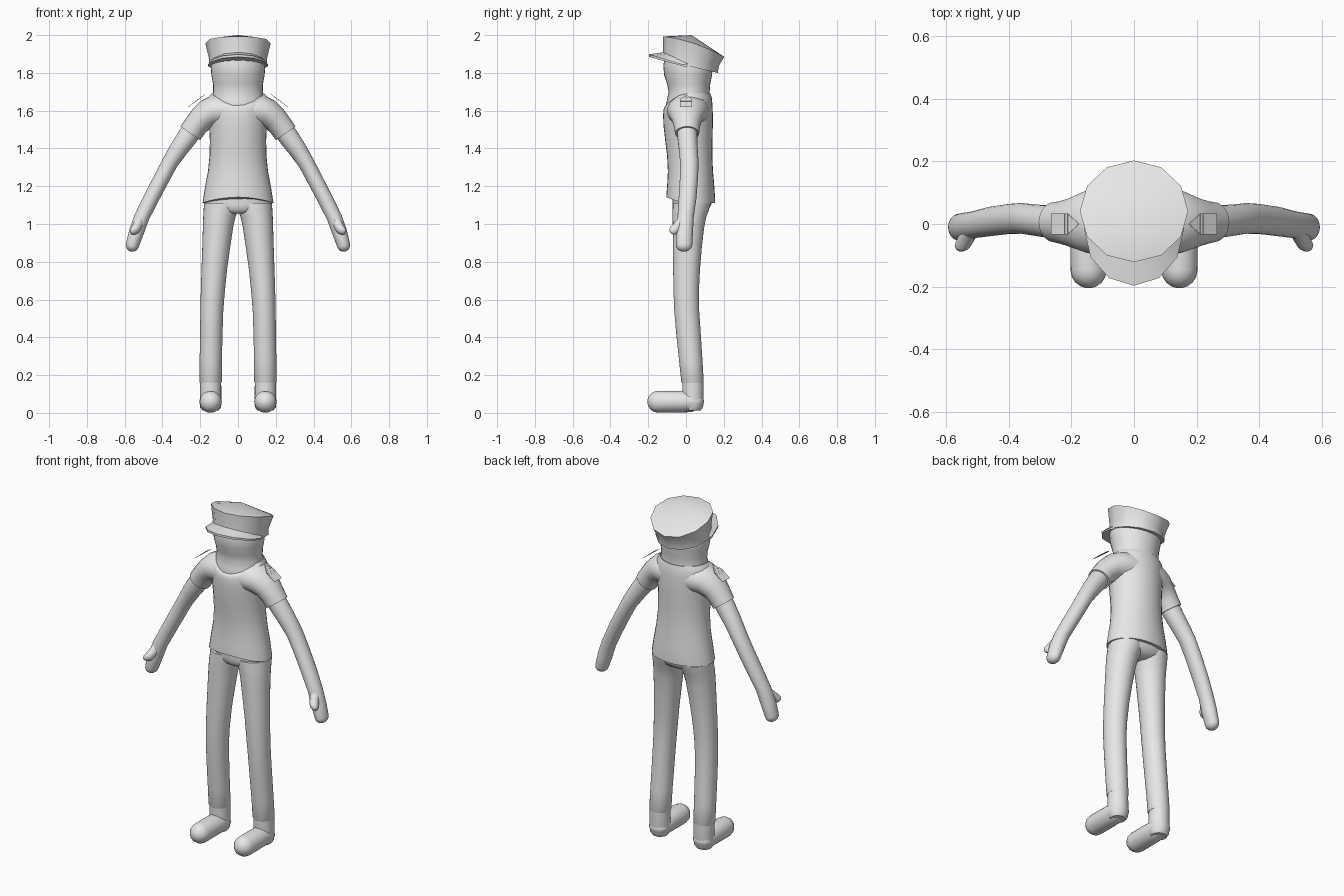
import bpy, bmesh, math
from mathutils import Vector

if "Cube" in bpy.data.objects:
    bpy.data.objects.remove(bpy.data.objects["Cube"])

X, Y = Vector((1, 0, 0)), Vector((0, 1, 0))
grey = bpy.data.materials.new("light_grey")
grey.diffuse_color = (0.8, 0.8, 0.8, 1)
grey.use_nodes = True
grey.node_tree.nodes["Principled BSDF"].inputs["Base Color"].default_value = grey.diffuse_color


def finish(name, bm, mirror=False, angle=50):
    """Turn a bmesh into a named, shaded and optionally mirrored object."""
    bmesh.ops.recalc_face_normals(bm, faces=bm.faces)
    mesh = bpy.data.meshes.new(name)
    bm.to_mesh(mesh)
    bm.free()
    mesh.materials.append(grey)
    ob = bpy.data.objects.new(name, mesh)
    bpy.context.collection.objects.link(ob)
    bpy.ops.object.select_all(action='DESELECT')
    ob.select_set(True)
    bpy.context.view_layer.objects.active = ob
    bpy.ops.object.shade_smooth_by_angle(angle=math.radians(angle))
    if mirror:
        mod = ob.modifiers.new("mirror", 'MIRROR')
        mod.use_mirror_merge = False
    return ob


def loft(name, rings, mirror=False, angle=50, peak=None):
    """Skin closed rings of equal size; the last may close to a peak point."""
    bm = bmesh.new()
    loops = [[bm.verts.new(p) for p in ring] for ring in rings]
    n = len(loops[0])
    for a, b in zip(loops, loops[1:]):
        for i in range(n):
            j = (i + 1) % n
            bm.faces.new((a[i], a[j], b[j], b[i]))
    bm.faces.new(loops[0])
    if peak:
        top = bm.verts.new(peak)
        for i in range(n):
            bm.faces.new((loops[-1][i], loops[-1][(i + 1) % n], top))
    else:
        bm.faces.new(loops[-1])
    return finish(name, bm, mirror, angle)


def level(z, x0, x1, yf, yb, lift=0, n=32):
    """Horizontal oval between x0..x1 and yf..yb; lift raises its front."""
    pts = []
    for i in range(n):
        a = 2 * math.pi * i / n
        s = math.sin(a)
        pts.append(Vector(((x0 + x1) / 2 + (x1 - x0) / 2 * math.cos(a),
                           (yf + yb) / 2 + (yb - yf) / 2 * s,
                           z + lift * max(0, -s) ** 2)))
    return pts


def tube(name, path, u=Y, start=False, end=False, n=24):
    """Mirrored limb along (x, y, z, radius on u, other radius), with round tips."""
    c = [Vector(p[:3]) for p in path]
    last = len(c) - 1
    rings = []

    def ring(o, t, ru, rv):
        v = t.cross(u).normalized()
        angles = [2 * math.pi * i / n for i in range(n)]
        return [o + u * ru * math.cos(a) + v * rv * math.sin(a) for a in angles]

    for i, p in enumerate(path):
        t = (c[min(i + 1, last)] - c[max(i - 1, 0)]).normalized()
        tip = (i == 0 and start) or (i == last and end)
        steps = [0, 22, 45, 65, 80, 87] if tip else [0]
        if i == 0:
            steps.reverse()
        for d in steps:
            q = math.radians(d)
            o = c[i] + t * (math.sin(q) * p[4]) * (-1 if i == 0 else 1)
            rings.append(ring(o, t, p[3] * math.cos(q), p[4] * math.cos(q)))
    return loft(name, rings, mirror=True)


# Head and neck
loft("head", [level(z, -r, r, f, b) for z, r, f, b in (
    (1.56, .145, -.105, .125), (1.62, .146, -.108, .13), (1.66, .138, -.1, .128),
    (1.70, .131, -.092, .125), (1.74, .132, -.1, .128), (1.79, .141, -.116, .138),
    (1.84, .145, -.12, .142), (1.89, .13, -.11, .09))])

# Shirt body
loft("shirt", [level(z, -r, r, f, b, k) for z, r, f, b, k in (
    (1.112, .188, -.104, .154, .03), (1.135, .184, -.104, .154, .02),
    (1.20, .174, -.1, .15, 0), (1.28, .159, -.096, .143, 0),
    (1.36, .151, -.1, .139, 0), (1.44, .149, -.11, .14, 0),
    (1.52, .153, -.119, .142, 0), (1.58, .160, -.121, .142, -.012),
    (1.63, .164, -.12, .14, -.03), (1.665, .16, -.116, .137, -.048),
    (1.69, .14, -.11, .13, -.066))])

# Short sleeves flaring into the body
tube("sleeve", [(.07, .012, 1.60, .115, .085), (.115, .01, 1.598, .11, .088),
                (.155, .007, 1.585, .098, .079), (.195, .005, 1.555, .08, .069),
                (.225, .005, 1.52, .07, .064), (.253, .006, 1.48, .064, .063)])

# Arms, hands and thumbs
tube("arm", [(.225, .006, 1.52, .053, .053), (.265, .007, 1.465, .053, .054),
             (.315, .012, 1.395, .05, .049), (.36, .018, 1.325, .049, .043),
             (.40, .016, 1.25, .048, .042), (.46, .008, 1.135, .047, .041),
             (.51, -.002, 1.035, .043, .040), (.537, -.008, .96, .045, .040),
             (.559, -.01, .888, .043, .035)], end=True)
tube("thumb", [(.52, -.018, 1.02, .026, .026), (.535, -.045, .985, .027, .027),
               (.545, -.063, .968, .026, .026)], u=X, end=True)

# Trousers: seat and legs
loft("trouser_seat", [level(z, -r, r, f, b) for z, r, f, b in (
    (1.055, .06, -.045, .08), (1.065, .12, -.06, .105), (1.08, .162, -.068, .122),
    (1.105, .18, -.072, .135), (1.17, .165, -.07, .135))])
loft("trouser_leg", [level(z, a, b, f, k) for z, a, b, f, k in (
    (.16, .088, .202, -.023, .092), (.165, .085, .205, -.025, .094),
    (.28, .085, .203, -.037, .087), (.42, .082, .201, -.052, .078),
    (.54, .078, .199, -.062, .070), (.64, .07, .197, -.066, .068),
    (.76, .058, .193, -.068, .074), (.88, .041, .189, -.069, .084),
    (.98, .026, .186, -.07, .096), (1.04, .013, .184, -.071, .108),
    (1.07, .0, .182, -.071, .12), (1.11, -.01, .18, -.07, .13))], mirror=True)

# Ankles and rounded shoes
tube("ankle", [(.145, .037, .18, .056, .056), (.145, .037, .06, .057, .057),
               (.145, .037, .03, .055, .053), (.145, .037, .012, .042, .04)], u=X)
tube("shoe", [(.145, .05, .06, .056, .045), (.145, .03, .059, .059, .055),
              (.145, -.04, .059, .059, .057), (.145, -.147, .059, .058, .058)],
     u=X, start=True, end=True)


# Twelve-sided cap, tilted down towards the back
def cap_ring(r, yf, yb, zf, zb, bump=0):
    pts = []
    for i in range(12):
        a = math.radians(30 * i)
        f = (1 - math.cos(a)) / 2
        pts.append(Vector((r * math.sin(a), yf + (yb - yf) * f,
                           zf + (zb - zf) * f + bump * math.sin(a) ** 2)))
    return pts


loft("cap", [cap_ring(.154, -.125, .168, 1.868, 1.80),
             cap_ring(.153, -.122, .174, 1.908, 1.838),
             cap_ring(.173, -.122, .203, 1.993, 1.885, .018)],
     angle=40, peak=(0, .03, 2.0))

# Cap visor, a thin crescent in front of the band
sections = []
for k in range(-3, 4):
    a = math.radians(30 * k)
    s, c = math.sin(a), math.cos(a)
    sections.append([Vector((.147 * s, .02 - .135 * c, 1.85 + .06 * c)),
                     Vector((.160 * s, -.015 - .182 * c, 1.843 + .055 * c)),
                     Vector((.160 * s, -.015 - .182 * c, 1.835 + .05 * c)),
                     Vector((.147 * s, .02 - .135 * c, 1.832 + .035 * c))])
loft("cap_visor", sections, angle=40)


# Shoulder badges: pointed plates with raised bars, sloping outwards
def plate(name, outline, lift, thick):
    """Thin slab from an (x, y) outline laid on the shoulder slope."""
    normal = Vector((.6, 0, .8))
    base = [Vector((x, y, 1.685 - .75 * (x - .175))) for x, y in outline]
    loft(name, [[p + normal * lift for p in base],
                [p + normal * (lift + thick) for p in base]], mirror=True, angle=30)


plate("badge", [(.175, 0), (.21, -.033), (.264, -.033), (.264, .033), (.21, .033)], 0, .002)
for x0, x1 in ((.210, .216), (.220, .226)):
    plate("badge_bar", [(x0, -.033), (x1, -.033), (x1, .033), (x0, .033)], .002, .002)
plate("badge_chevron", [(.186, 0), (.201, -.015), (.205, -.015),
                        (.192, 0), (.205, .015), (.201, .015)], .002, .001)
